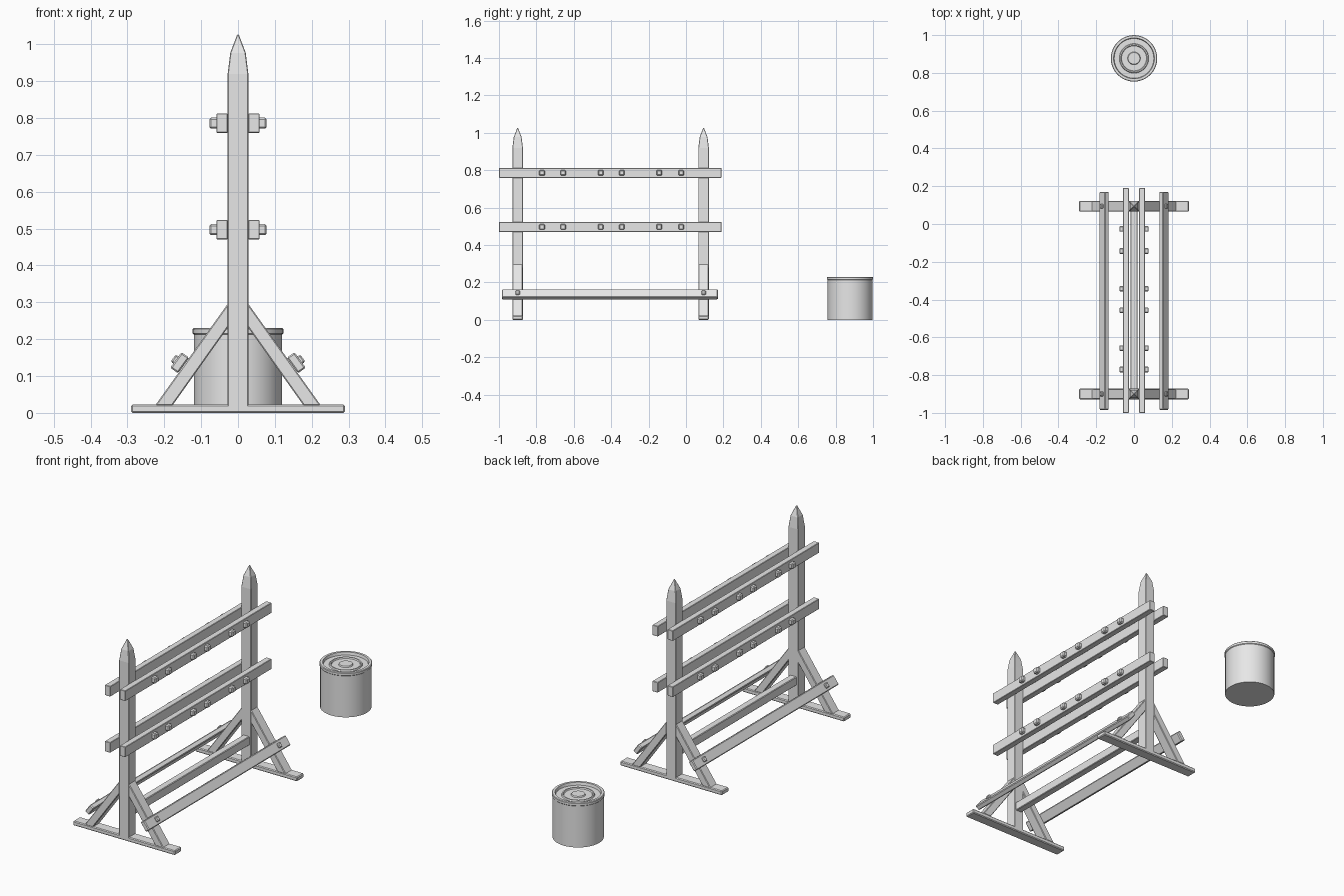
import bpy, bmesh, math
from mathutils import Matrix, Vector

cube = bpy.data.objects.get("Cube")
if cube:
    bpy.data.objects.remove(cube, do_unlink=True)

grey = bpy.data.materials.new("plain grey")
grey.use_nodes = True
grey.diffuse_color = (0.8, 0.8, 0.8, 1)
grey.node_tree.nodes["Principled BSDF"].inputs["Base Color"].default_value = (0.8, 0.8, 0.8, 1)


def finish(name, bm, bevel=0.0, smooth=False):
    bmesh.ops.recalc_face_normals(bm, faces=bm.faces)
    mesh = bpy.data.meshes.new(name)
    bm.to_mesh(mesh)
    bm.free()
    mesh.materials.append(grey)
    obj = bpy.data.objects.new(name, mesh)
    bpy.context.collection.objects.link(obj)
    if bevel:
        mod = obj.modifiers.new("Bevel", 'BEVEL')
        mod.width = bevel
        mod.segments = 1
    if smooth:
        bpy.ops.object.select_all(action='DESELECT')
        obj.select_set(True)
        bpy.context.view_layer.objects.active = obj
        bpy.ops.object.shade_smooth_by_angle(angle=math.radians(30))
    return obj


def box(name, centre, size, bevel=0.003, tilt=0.0):
    bm = bmesh.new()
    bmesh.ops.create_cube(bm, size=1)
    bm.transform(Matrix.Translation(centre) @ Matrix.Rotation(tilt, 4, 'Y')
                 @ Matrix.Diagonal((*size, 1)))
    return finish(name, bm, bevel)


def prism(name, profile, y, width, bevel=0.003):
    # an x-z outline pushed along y
    bm = bmesh.new()
    face = bm.faces.new([bm.verts.new((x, y - width / 2, z)) for x, z in profile])
    new = bmesh.ops.extrude_face_region(bm, geom=[face])["geom"]
    bmesh.ops.translate(bm, vec=(0, width, 0),
                        verts=[v for v in new if isinstance(v, bmesh.types.BMVert)])
    return finish(name, bm, bevel)


def stacked_post(name, y, levels):
    # square rings joined from the ground to the sharpened tip
    bm = bmesh.new()
    rings = [[bm.verts.new((sx * r, y + sy * r, z))
              for sx, sy in ((-1, -1), (1, -1), (1, 1), (-1, 1))] for r, z in levels]
    for low, high in zip(rings, rings[1:]):
        for i in range(4):
            j = (i + 1) % 4
            bm.faces.new((low[i], low[j], high[j], high[i]))
    bm.faces.new(rings[0][::-1])
    bm.faces.new(rings[-1])
    return finish(name, bm, 0.002)


def lathe(name, profile, y, steps=40):
    bm = bmesh.new()
    verts = [bm.verts.new((r, 0, z)) for r, z in profile]
    edges = [bm.edges.new(pair) for pair in zip(verts, verts[1:])]
    bmesh.ops.spin(bm, geom=verts + edges, cent=(0, 0, 0), axis=(0, 0, 1),
                   angle=math.tau, steps=steps)
    bmesh.ops.remove_doubles(bm, verts=bm.verts, dist=0.0001)
    bmesh.ops.translate(bm, vec=(0, y, 0), verts=bm.verts)
    return finish(name, bm, smooth=True)


POSTS = {"front": -0.9, "back": 0.094}
SIDES = {"right": -1, "left": 1}
MID = -0.403
SLOPE = math.atan2(0.198, 0.272)

# End frames: post, foot and two diagonal braces
for end, y in POSTS.items():
    stacked_post(end + "_post", y,
                 [(0.028, 0.002), (0.028, 0.92), (0.021, 0.977), (0.002, 1.027)])
    box(end + "_foot", (0, y, 0.0115), (0.58, 0.056, 0.023), 0.004)
    for side, s in SIDES.items():
        prism(f"{end}_{side}_brace",
              [(s * 0.025, 0.3), (s * 0.225, 0.02), (s * 0.178, 0.02), (s * 0.025, 0.235)],
              y, 0.054)

# Paired rails bolted on both sides of the posts
for level, z in (("upper", 0.786), ("lower", 0.497)):
    for side, s in SIDES.items():
        box(f"{level}_{side}_rail", (s * 0.043, -0.405, z), (0.031, 1.19, 0.053), 0.002)
        for i, y in enumerate((-0.77, -0.657, -0.456, -0.343, -0.143, -0.026)):
            box(f"{level}_{side}_bolt_{i + 1}", (s * 0.066, y, z), (0.024, 0.03, 0.03), 0.005)

# Slanted planks resting on the braces, with a bolt at each end
for side, s in SIDES.items():
    centre = Vector((s * 0.158, MID - 0.004, 0.136))
    normal = Vector((s * math.cos(SLOPE), 0, math.sin(SLOPE)))
    box(side + "_plank", centre, (0.026, 1.154, 0.052), 0.004, -s * SLOPE)
    for end, y in POSTS.items():
        spot = centre + normal * 0.015
        spot.y = y
        box(f"{side}_plank_{end}_bolt", spot, (0.014, 0.024, 0.024), 0.004, -s * SLOPE)

# Low tie bar between the posts
box("tie_bar", (0, MID, 0.137), (0.036, 0.96, 0.045))

# Round drum with a raised rim and ringed lid
lathe("drum", [(0, 0), (0.12, 0), (0.12, 0.213), (0.123, 0.216), (0.123, 0.227),
               (0.12, 0.23), (0.108, 0.23), (0.105, 0.216), (0.078, 0.216),
               (0.075, 0.222), (0.069, 0.222), (0.066, 0.216), (0.034, 0.216),
               (0.031, 0.222), (0, 0.222)], 0.877)
